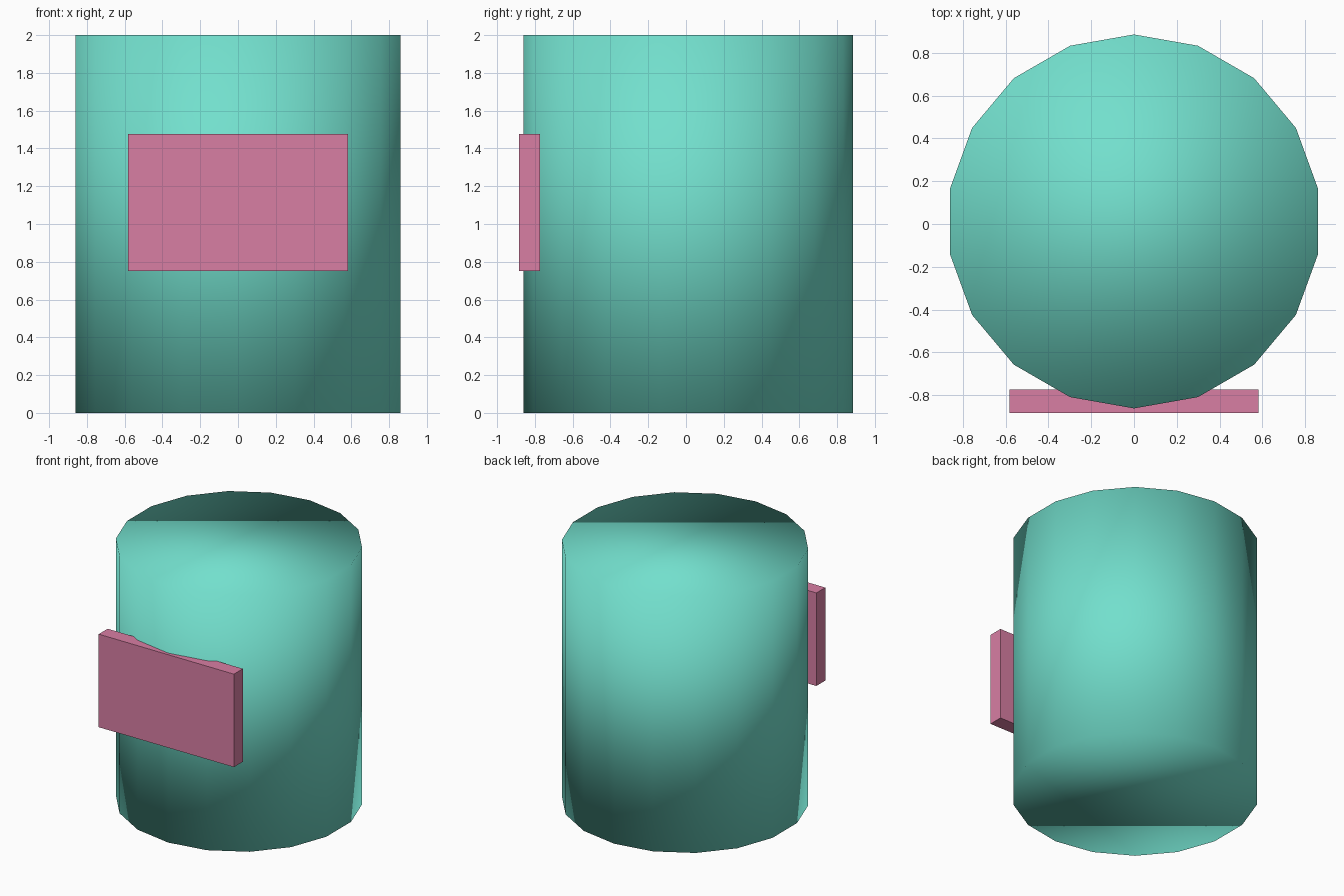
import bpy
import math

if "Cube" in bpy.data.objects:
    bpy.data.objects.remove(bpy.data.objects["Cube"])


def paint(obj, name, color):
    mat = bpy.data.materials.new(name)
    mat.diffuse_color = (*color, 1)
    mat.use_nodes = True
    mat.node_tree.nodes["Principled BSDF"].inputs["Base Color"].default_value = mat.diffuse_color
    obj.data.materials.append(mat)


# Drum body: 18 sides with a vertex on the y axis, smooth all over including caps
bpy.ops.mesh.primitive_cylinder_add(vertices=18, radius=0.873, depth=2,
                                    location=(0, 0.012, 1))
body = bpy.context.object
body.name = "drum_body"
bpy.ops.object.shade_smooth()
paint(body, "teal", (0.17, 0.74, 0.61))

# Flat plate sunk into the front
bpy.ops.mesh.primitive_cube_add(size=1, location=(0, -0.828, 1.114))
plate = bpy.context.object
plate.name = "front_plate"
plate.scale = (1.165, 0.11, 0.725)
bpy.ops.object.transform_apply(location=False, rotation=False, scale=True)
paint(plate, "pink", (0.69, 0.21, 0.37))
